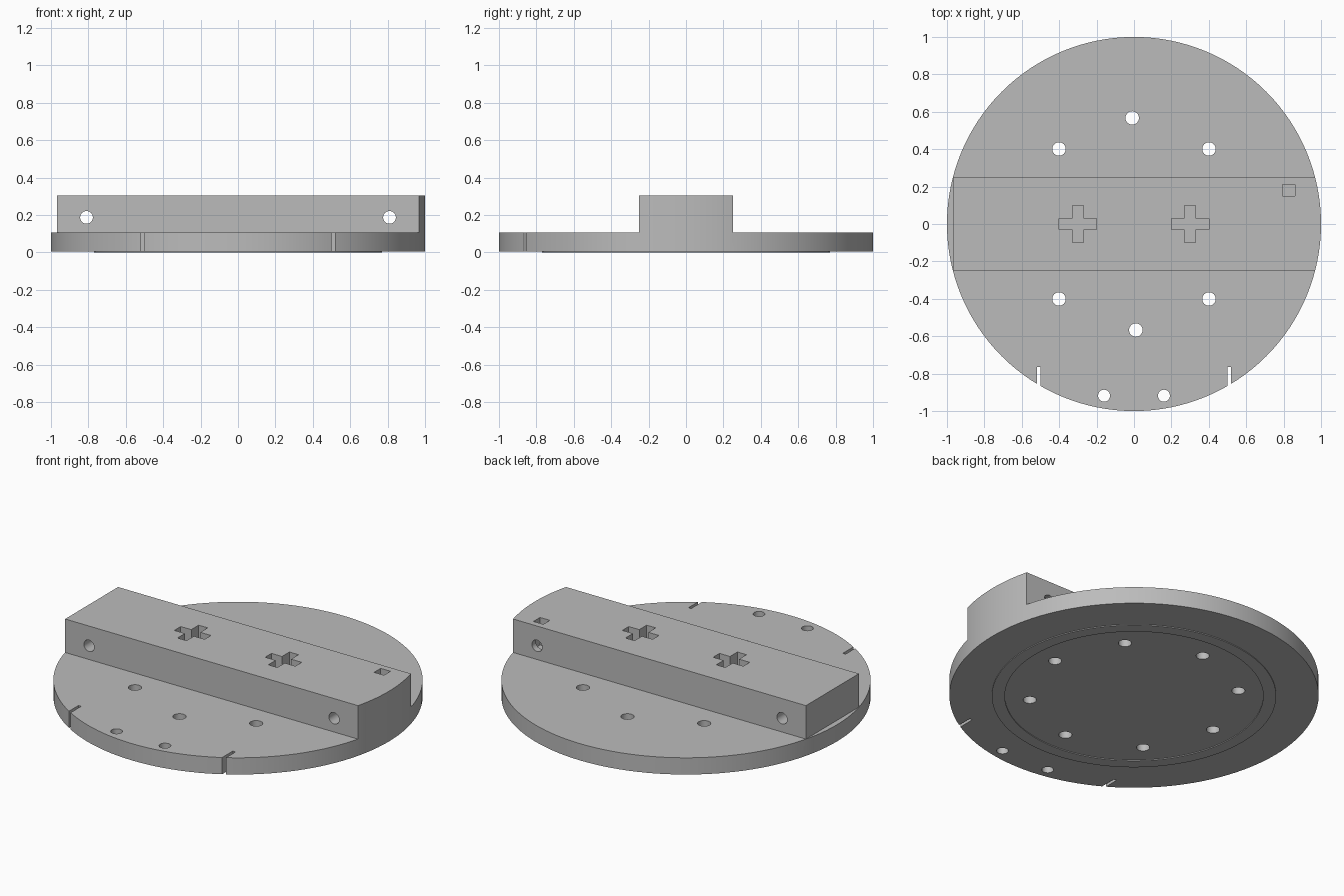
import bpy
import math

cube = bpy.data.objects.get("Cube")
if cube:
    bpy.data.objects.remove(cube, do_unlink=True)

BOTTOM, DECK, TOP = 0.005, 0.105, 0.305
BAR_HALF = 0.25
FLAT_END = -0.968
HOLE = 0.036

grey = bpy.data.materials.new("plain grey")
grey.use_nodes = True
colour = (0.5, 0.5, 0.5, 1)
grey.diffuse_color = colour
grey.node_tree.nodes["Principled BSDF"].inputs["Base Color"].default_value = colour


def cylinder(name, r, z0, z1, x=0, y=0, sides=32):
    bpy.ops.mesh.primitive_cylinder_add(
        vertices=sides, radius=r, depth=z1 - z0, location=(x, y, (z0 + z1) / 2))
    bpy.context.object.name = name
    return bpy.context.object


def box(name, x0, x1, y0, y1, z0, z1):
    bpy.ops.mesh.primitive_cube_add(
        size=1, location=((x0 + x1) / 2, (y0 + y1) / 2, (z0 + z1) / 2))
    ob = bpy.context.object
    ob.name = name
    ob.scale = (x1 - x0, y1 - y0, z1 - z0)
    bpy.ops.object.transform_apply(location=False, rotation=False, scale=True)
    return ob


def cut(target, cutter):
    mod = target.modifiers.new("cut", 'BOOLEAN')
    mod.operation = 'DIFFERENCE'
    mod.solver = 'EXACT'
    mod.object = cutter
    bpy.context.view_layer.objects.active = target
    bpy.ops.object.modifier_apply(modifier=mod.name)
    bpy.data.objects.remove(cutter, do_unlink=True)


def finish(ob):
    ob.data.materials.clear()
    ob.data.materials.append(grey)
    bpy.ops.object.select_all(action='DESELECT')
    ob.select_set(True)
    bpy.context.view_layer.objects.active = ob
    bpy.ops.object.shade_smooth_by_angle(angle=math.radians(30))


# Round base with a raised bar, carved from one disc
body = cylinder("base_with_bar", 1, BOTTOM, TOP, sides=128)
cut(body, box("front_clearance", -2, 2, -2, -BAR_HALF, DECK, 1))
cut(body, box("back_clearance", -2, 2, BAR_HALF, 2, DECK, 1))
cut(body, box("flat_end_clearance", -2, FLAT_END, -1, 1, DECK, 1))

# Ring of eight holes; the two below the bar stop at deck height
for i in range(8):
    a = math.radians(45 * i + (1 if i % 2 == 0 else 0))
    top = DECK if i in (0, 4) else 0.2
    cut(body, cylinder("ring_hole", HOLE, -0.1, top,
                       0.567 * math.cos(a), 0.567 * math.sin(a)))

for side in (-1, 1):
    # Rim holes and slots at the front edge
    cut(body, cylinder("rim_hole", 0.032, -0.1, 0.2, side * 0.16, -0.918))
    x = side * 0.51
    cut(body, box("rim_slot", x - 0.009, x + 0.009, -1.1, -0.765, -0.1, 0.2))
    # Cross-shaped sockets in the bar
    x = side * 0.3
    cut(body, box("socket_long", x - 0.1, x + 0.1, -0.03, 0.03, DECK, 0.4))
    cut(body, box("socket_wide", x - 0.03, x + 0.03, -0.1, 0.1, DECK, 0.4))
    # Sideways holes through the bar
    pin = cylinder("bar_hole", 0.034, -0.5, 0.5, side * 0.81, 0)
    pin.location = (side * 0.81, 0, 0.187)
    pin.rotation_euler.x = math.pi / 2
    cut(body, pin)

# Small square pocket near the round end
cut(body, box("pocket", 0.795, 0.86, 0.15, 0.212, 0.14, 0.4))
finish(body)

# Thin raised ring on the underside
ring = cylinder("underside_ring", 0.77, 0, BOTTOM + 0.001, sides=96)
cut(ring, cylinder("ring_opening", 0.7, -0.1, 0.1, sides=96))
finish(ring)
